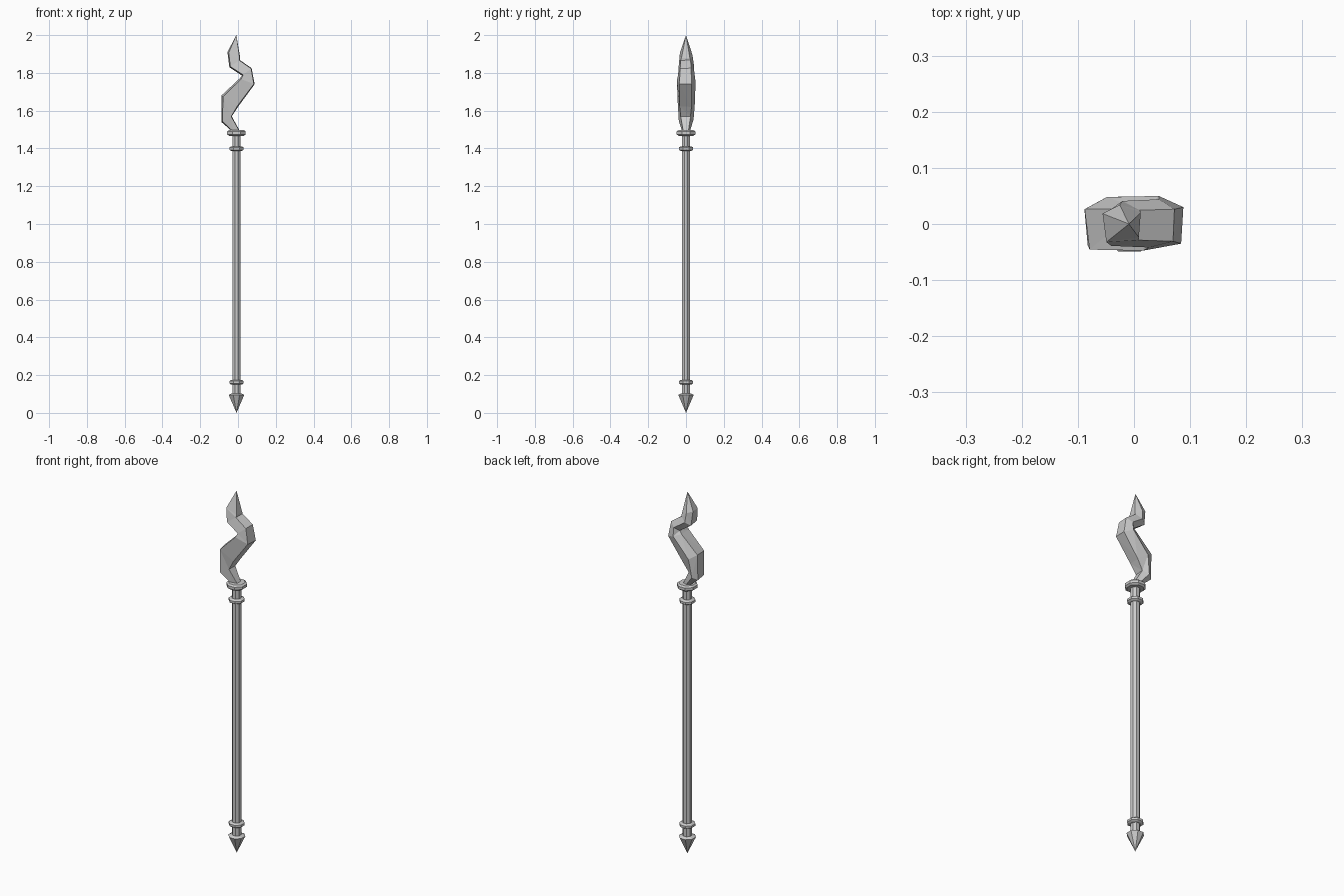
import bpy, bmesh, math

if "Cube" in bpy.data.objects:
    bpy.data.objects.remove(bpy.data.objects["Cube"])

AXIS_X = -0.008
SIDES = 8


def finish(name, bm):
    bmesh.ops.recalc_face_normals(bm, faces=bm.faces)
    mesh = bpy.data.meshes.new(name)
    bm.to_mesh(mesh)
    bm.free()
    obj = bpy.data.objects.new(name, mesh)
    bpy.context.collection.objects.link(obj)
    return obj


def skin(bm, rings):
    for a, b in zip(rings, rings[1:]):
        n = len(a)
        for i in range(n):
            j = (i + 1) % n
            bm.faces.new((a[i], a[j], b[j], b[i]))


def fan(bm, ring, tip):
    v = bm.verts.new(tip)
    for i in range(len(ring)):
        bm.faces.new((ring[i], ring[(i + 1) % len(ring)], v))


def turned(name, profile, tip_z=None):
    """Eight-sided turned part; profile holds (half width, z) pairs."""
    bm = bmesh.new()
    rings = []
    for half, z in profile:
        r = half / math.cos(math.pi / SIDES)
        rings.append([bm.verts.new((AXIS_X + r * math.cos((i + 0.5) * math.tau / SIDES),
                                    r * math.sin((i + 0.5) * math.tau / SIDES), z))
                      for i in range(SIDES)])
    skin(bm, rings)
    bm.faces.new(rings[-1])
    if tip_z is None:
        bm.faces.new(rings[0])
    else:
        fan(bm, rings[0], (AXIS_X, 0, tip_z))
    return finish(name, bm)


def collar(name, z, half, height):
    h = height / 2
    return turned(name, [(half - 0.009, z - h), (half, z - h * 0.5),
                         (half, z + h * 0.5), (half - 0.009, z + h)])


# Shaft, collars and pointed foot
turned("shaft", [(0.022, 0.09), (0.022, 1.48)])
collar("head_collar", 1.482, 0.049, 0.030)
collar("upper_collar", 1.399, 0.038, 0.024)
collar("lower_collar", 0.162, 0.038, 0.024)
turned("foot_spike", [(0.041, 0.095), (0.028, 0.102)], tip_z=0.0)

# Wavy faceted blade: tilted five-sided sections (left x, z, right x, z, half depth)
section = [(0.0, 0.55), (0.1, -0.95), (0.95, -0.7), (1.0, 0.6), (0.45, 1.0)]
stations = [
    (-0.028, 1.488, 0.012, 1.488, 0.020),
    (-0.088, 1.540, -0.033, 1.570, 0.040),
    (-0.088, 1.680, 0.000, 1.620, 0.048),
    (0.008, 1.770, 0.088, 1.740, 0.050),
    (0.022, 1.785, 0.072, 1.825, 0.044),
    (-0.046, 1.830, 0.010, 1.868, 0.041),
    (-0.056, 1.910, 0.012, 1.878, 0.034),
]
bm = bmesh.new()
rings = [[bm.verts.new((lx + (rx - lx) * u, v * d, lz + (rz - lz) * u))
          for u, v in section] for lx, lz, rx, rz, d in stations]
skin(bm, rings)
bm.faces.new(rings[0])
fan(bm, rings[-1], (-0.009, 0, 2.0))
bmesh.ops.triangulate(bm, faces=bm.faces)
finish("blade", bm)
